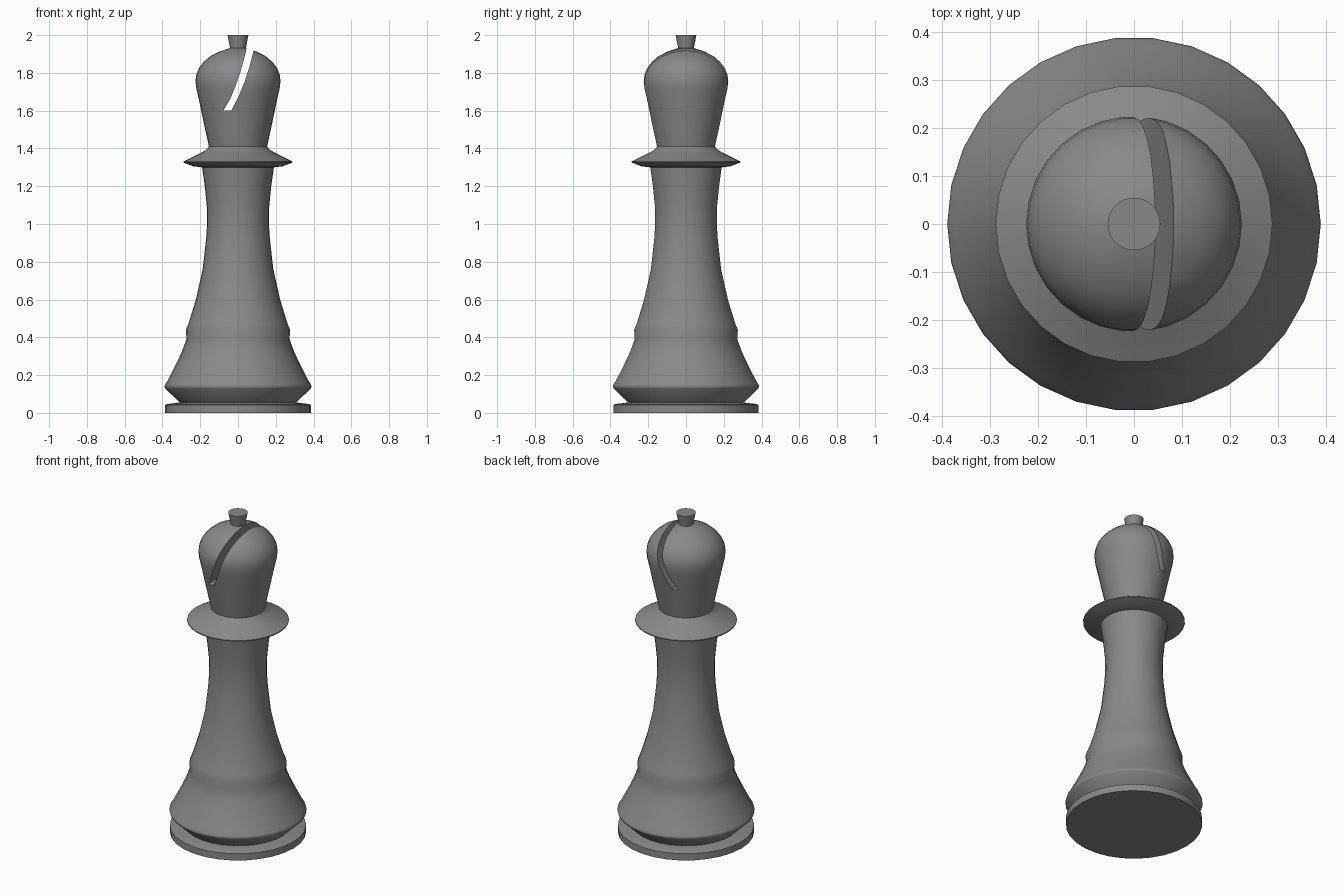
import bpy, bmesh, math

if "Cube" in bpy.data.objects:
    bpy.data.objects.remove(bpy.data.objects["Cube"])

SIDES = 30


def lathe(name, profile):
    """Revolve (radius, z) points; both ends are closed with a flat cap."""
    bm = bmesh.new()
    rings = []
    for r, z in profile:
        rings.append([bm.verts.new((r * math.cos(2 * math.pi * i / SIDES),
                                    r * math.sin(2 * math.pi * i / SIDES), z))
                      for i in range(SIDES)])
    for a, b in zip(rings, rings[1:]):
        for i in range(SIDES):
            j = (i + 1) % SIDES
            bm.faces.new((a[i], a[j], b[j], b[i]))
    bm.faces.new(rings[0][::-1])
    bm.faces.new(rings[-1])
    return finish(name, bm)


def prism(name, outline, depth):
    """Extrude an (x, z) outline along y, through the whole piece."""
    bm = bmesh.new()
    face = bm.faces.new([bm.verts.new((x, -depth, z)) for x, z in outline])
    ext = bmesh.ops.extrude_face_region(bm, geom=[face])
    bmesh.ops.translate(bm, vec=(0, 2 * depth, 0),
                        verts=[g for g in ext["geom"] if isinstance(g, bmesh.types.BMVert)])
    return finish(name, bm)


def finish(name, bm):
    bmesh.ops.recalc_face_normals(bm, faces=bm.faces)
    mesh = bpy.data.meshes.new(name)
    bm.to_mesh(mesh)
    bm.free()
    obj = bpy.data.objects.new(name, mesh)
    bpy.context.collection.objects.link(obj)
    return obj


# Profile sections, bottom to top
foot = [(.387, 0), (.387, .042), (.375, .047), (.308, .055)]
skirt = [(.386, .13), (.39, .14), (.386, .15), (.372, .172), (.332, .25), (.299, .32), (.273, .39)]
stem = [(.276, .44), (.263, .47), (.223, .60), (.187, .76), (.169, .92),
        (.164, 1.0), (.165, 1.09), (.176, 1.2), (.19, 1.30)]
collar = [(.235, 1.305), (.289, 1.325), (.289, 1.331), (.19, 1.38), (.166, 1.395), (.154, 1.41)]
head = [(.178, 1.52), (.202, 1.635), (.22, 1.715), (.225, 1.755), (.221, 1.79),
        (.207, 1.825), (.182, 1.858), (.147, 1.888), (.10, 1.912), (.06, 1.926), (.042, 1.931)]
finial = [(.055, 2.0)]
piece = lathe("chess_piece", foot + skirt + stem + collar + head + finial)

# Dark grey finish
dark = bpy.data.materials.new("dark_grey")
dark.diffuse_color = (.25, .25, .25, 1)
dark.use_nodes = True
dark.node_tree.nodes["Principled BSDF"].inputs["Base Color"].default_value = dark.diffuse_color
piece.data.materials.append(dark)

# Curved slanting slot through the head
left = [(-.077, 1.602), (-.042, 1.66), (-.015, 1.725), (.011, 1.80), (.031, 1.87), (.049, 1.945)]
right = [(.098, 1.99), (.082, 1.915), (.06, 1.83), (.034, 1.75), (.003, 1.675), (-.034, 1.602)]
cutter = prism("slot_cutter", left + [(.066, 1.99)] + right, .4)
cutter.data.materials.append(dark)
cutter.hide_render = True

mod = piece.modifiers.new("slot", "BOOLEAN")
mod.operation = "DIFFERENCE"
mod.solver = "EXACT"
mod.object = cutter
bpy.context.view_layer.objects.active = piece
piece.select_set(True)
bpy.ops.object.modifier_apply(modifier=mod.name)
bpy.data.objects.remove(cutter)

bpy.ops.object.shade_smooth_by_angle(angle=math.radians(48))
